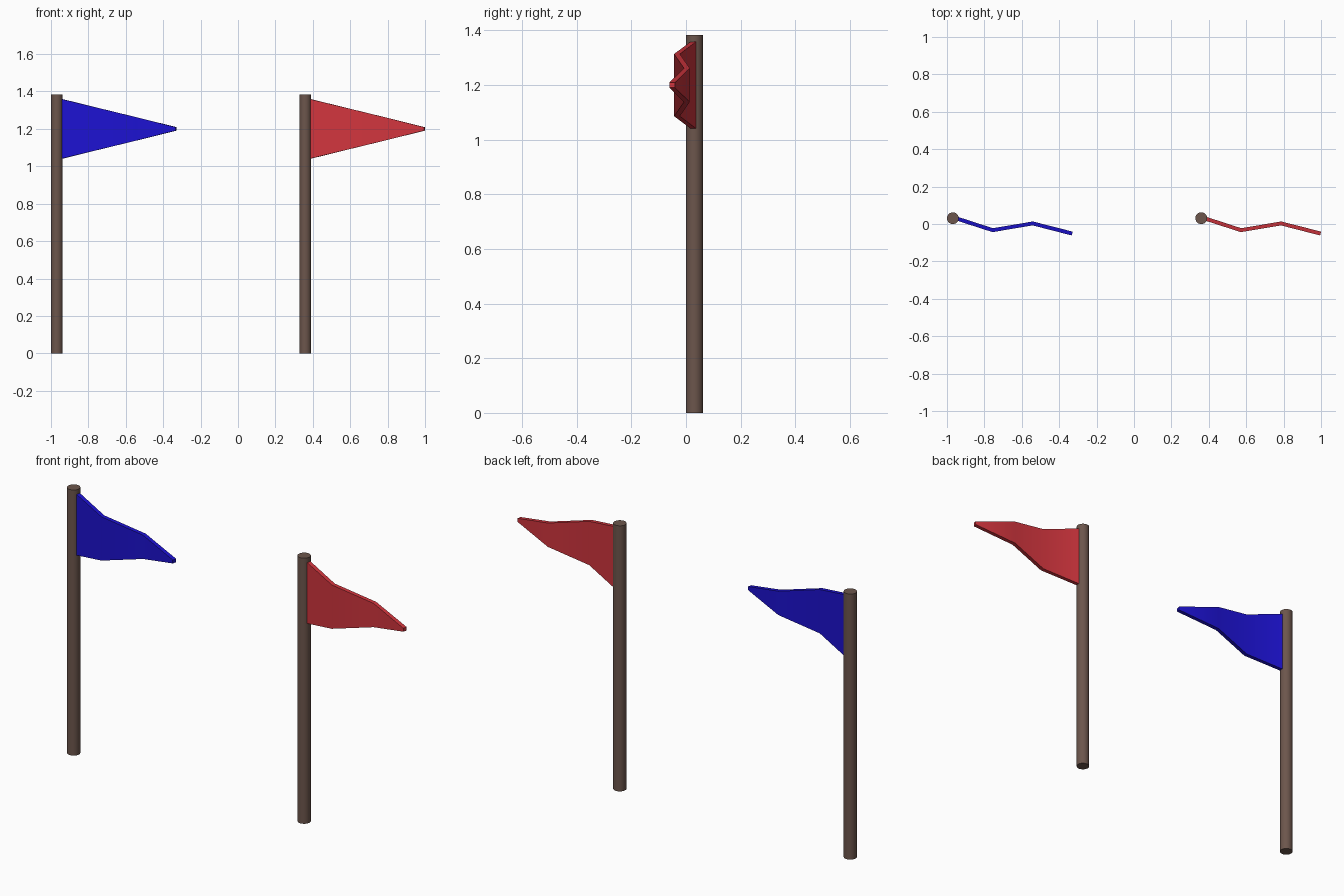
import bpy, bmesh
from mathutils import Vector

if "Cube" in bpy.data.objects:
    bpy.data.objects.remove(bpy.data.objects["Cube"])

POLE_R, POLE_H, POLE_Y = 0.0315, 1.383, 0.031
FLAG_Z, THICK = 1.2, 0.021
# flag centre line, offset from the pole axis: (dx, y, half height)
WAVE = [(0.0, 0.036, 0.166), (0.213, -0.033, 0.114),
        (0.427, 0.003, 0.062), (0.638, -0.051, 0.009)]


def material(name, rgb):
    m = bpy.data.materials.new(name)
    m.diffuse_color = (*rgb, 1)
    m.use_nodes = True
    m.node_tree.nodes["Principled BSDF"].inputs["Base Color"].default_value = m.diffuse_color
    return m


def finish(ob, name, mat):
    ob.name = name
    ob.data.materials.append(mat)
    bpy.ops.object.select_all(action='DESELECT')
    ob.select_set(True)
    bpy.context.view_layer.objects.active = ob
    bpy.ops.object.shade_smooth_by_angle(angle=0.56)


def pole(name, x, mat):
    bpy.ops.mesh.primitive_cylinder_add(vertices=24, radius=POLE_R, depth=POLE_H,
                                        location=(x, POLE_Y, POLE_H / 2))
    finish(bpy.context.object, name, mat)


def pennant(name, x, mat):
    pts = [Vector((dx, y)) for dx, y, _ in WAVE]
    bm = bmesh.new()
    rings = []
    for i, (dx, y, h) in enumerate(WAVE):
        # sideways direction of the cloth at this fold
        t = (pts[min(i + 1, 3)] - pts[max(i - 1, 0)]).normalized()
        n = Vector((-t.y, t.x)) * THICK / 2
        rings.append([bm.verts.new((x + dx + s * n.x, y + s * n.y, FLAG_Z + k * h))
                      for s, k in ((-1, -1), (1, -1), (1, 1), (-1, 1))])
    for a, b in zip(rings, rings[1:]):
        for j in range(4):
            k = (j + 1) % 4
            bm.faces.new((a[j], a[k], b[k], b[j]))
    bm.faces.new(rings[0])
    bm.faces.new(rings[-1])
    bmesh.ops.recalc_face_normals(bm, faces=bm.faces)
    me = bpy.data.meshes.new(name)
    bm.to_mesh(me)
    bm.free()
    ob = bpy.data.objects.new(name, me)
    bpy.context.collection.objects.link(ob)
    finish(ob, name, mat)


wood = material("brown_wood", (0.15, 0.092, 0.072))
blue = material("blue_cloth", (0.012, 0.006, 0.64))
red = material("red_cloth", (0.64, 0.036, 0.048))

# two identical poles, each with its own colour of pennant
for label, x, cloth in (("blue", -0.9685, blue), ("red", 0.3595, red)):
    pole(label + "_flag_pole", x, wood)
    pennant(label + "_flag", x, cloth)
